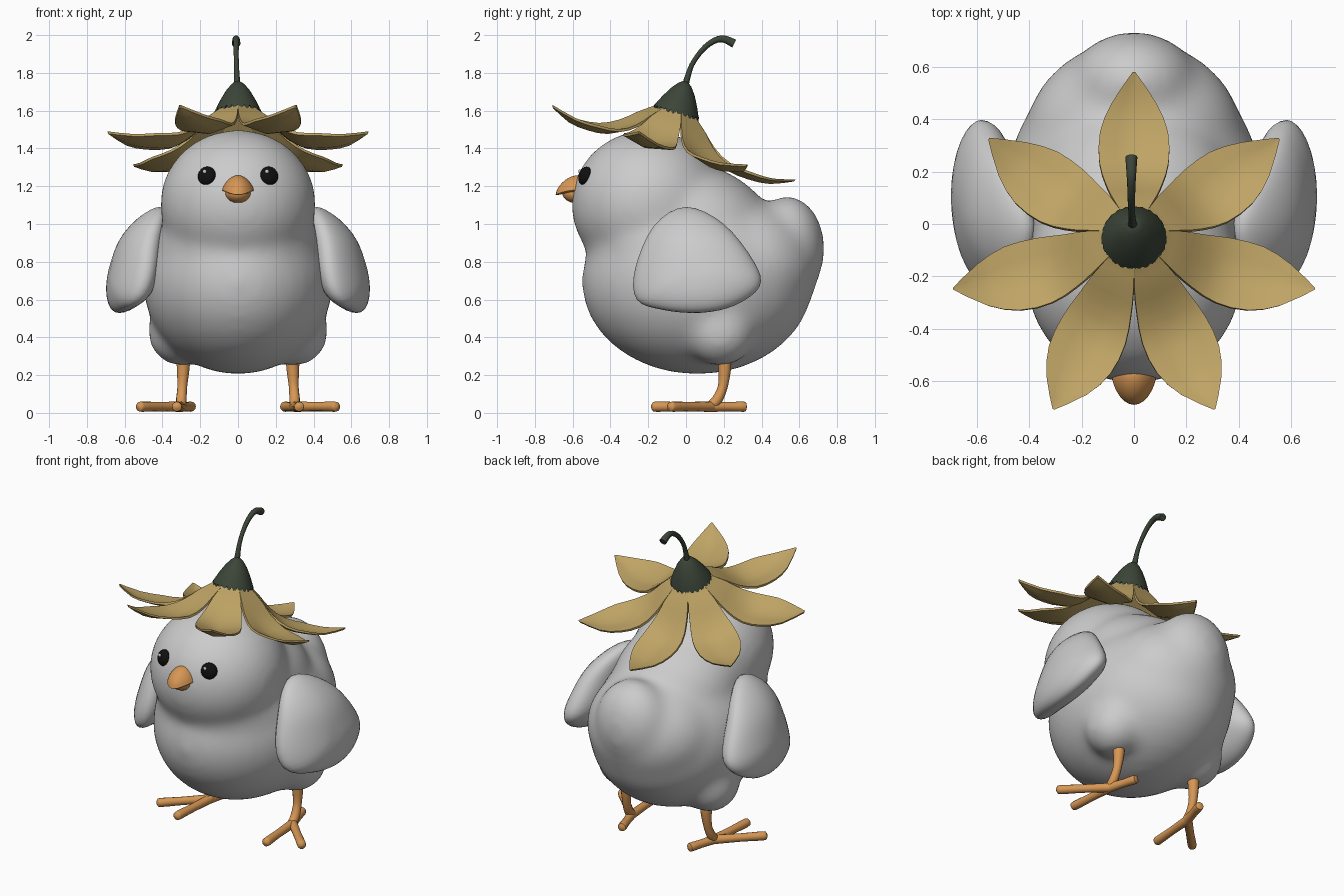
import bpy, bmesh, math
from mathutils import Vector, Matrix

if "Cube" in bpy.data.objects:
    bpy.data.objects.remove(bpy.data.objects["Cube"])


def material(name, rgb):
    m = bpy.data.materials.new(name)
    m.diffuse_color = (*rgb, 1)
    m.use_nodes = True
    m.node_tree.nodes["Principled BSDF"].inputs["Base Color"].default_value = m.diffuse_color
    return m


ORANGE = material("orange", (0.68, 0.31, 0.09))
GOLD = material("petal_gold", (0.52, 0.37, 0.13))
GREEN = material("dark_green", (0.045, 0.06, 0.04))
BLACK = material("eye_black", (0.005, 0.005, 0.005))
WHITE = material("eye_white", (0.8, 0.8, 0.8))


def finish(name, bm, mat=None, angle=50):
    bmesh.ops.recalc_face_normals(bm, faces=bm.faces)
    me = bpy.data.meshes.new(name)
    bm.to_mesh(me)
    bm.free()
    ob = bpy.data.objects.new(name, me)
    bpy.context.collection.objects.link(ob)
    if mat:
        me.materials.append(mat)
    bpy.ops.object.select_all(action='DESELECT')
    ob.select_set(True)
    bpy.context.view_layer.objects.active = ob
    bpy.ops.object.shade_smooth_by_angle(angle=math.radians(angle))
    return ob


def ellipsoid(bm, c, r, rot_x=0, rot_z=0, seg=32):
    m = (Matrix.Translation(c) @ Matrix.Rotation(rot_z, 4, 'Z')
         @ Matrix.Rotation(rot_x, 4, 'X') @ Matrix.Diagonal((*r, 1)))
    return bmesh.ops.create_uvsphere(bm, u_segments=seg, v_segments=seg // 2,
                                     radius=1, matrix=m)['verts']


def loft(bm, rings):
    rows = [[bm.verts.new(p) for p in ring] for ring in rings]
    n = len(rows[0])
    for a, b in zip(rows, rows[1:]):
        for i in range(n):
            bm.faces.new((a[i], a[(i + 1) % n], b[(i + 1) % n], b[i]))
    bm.faces.new(rows[0])
    bm.faces.new(rows[-1])


def spline(pts, steps, closed=False):
    pts = [Vector(p) for p in pts]
    n, out = len(pts), []
    get = (lambda i: pts[i % n]) if closed else (lambda i: pts[max(0, min(n - 1, i))])
    for i in range(n if closed else n - 1):
        a, b, c, d = (get(i + k) for k in (-1, 0, 1, 2))
        for s in range(steps):
            t = s / steps
            out.append(0.5 * (2 * b + (c - a) * t + (2 * a - 5 * b + 4 * c - d) * t * t
                              + (3 * b - a - 3 * c + d) * t ** 3))
    return out if closed else out + [pts[-1]]


def tube(bm, pts, steps=5, sides=12):
    # points are (x, y, z, radius)
    path = spline(pts, steps)
    rings = []
    for i, p in enumerate(path):
        d = (path[min(i + 1, len(path) - 1)] - path[max(i - 1, 0)]).to_3d().normalized()
        u = d.cross(Vector((1, 0.01, 0.02))).normalized()
        v = d.cross(u)
        rings.append([p.to_3d() + p[3] * (math.cos(a) * u + math.sin(a) * v)
                      for a in (2 * math.pi * k / sides for k in range(sides))])
    loft(bm, rings)


# Body, head, tail and thighs fused into one skin
bm = bmesh.new()
ellipsoid(bm, (0, 0.06, 0.695), (0.505, 0.615, 0.492))
ellipsoid(bm, (0, -0.2, 1.105), (0.415, 0.41, 0.395))
ellipsoid(bm, (0, 0.07, 0.98), (0.40, 0.43, 0.33), -0.4)
ellipsoid(bm, (0, -0.08, 0.86), (0.44, 0.45, 0.35))
ellipsoid(bm, (0, 0.32, 0.77), (0.42, 0.385, 0.36))
ellipsoid(bm, (0, 0.53, 0.86), (0.25, 0.205, 0.29), -0.05)
for s in (-1, 1):
    ellipsoid(bm, (s * 0.30, 0.18, 0.43), (0.18, 0.19, 0.185))
body = finish("body", bm)
rm = body.modifiers.new("fuse", 'REMESH')
rm.mode, rm.voxel_size, rm.use_smooth_shade = 'VOXEL', 0.022, True
sm = body.modifiers.new("soften", 'SMOOTH')
sm.factor, sm.iterations = 0.5, 36

# Wings: rounded pads lying against the body
outline = spline([(0, 1.09), (-0.17, 0.99), (-0.27, 0.76), (-0.26, 0.60), (-0.12, 0.545),
                  (0.08, 0.53), (0.26, 0.57), (0.39, 0.67), (0.36, 0.80), (0.2, 1.0)], 4, True)
mid = Vector((0.04, 0.77))


def wing_x(y, z):
    return (0.57 - 0.25 * (z - 0.75) - 1.4 * max(0, z - 0.87) ** 2 + 0.12 * y
            - (0.6 if y < 0 else 0.3) * y * y)


for s, side in ((-1, "left"), (1, "right")):
    bm = bmesh.new()
    rings = []
    for k in range(1, 20):
        t = math.pi * k / 20
        off = math.cos(t) * (0.11 if k < 10 else 0.15)
        ring = []
        for p in outline:
            q = mid + (p - mid) * math.sin(t)
            ring.append((s * (wing_x(q.x, q.y) + off), q.x, q.y))
        rings.append(ring)
    loft(bm, rings)
    finish(side + "_wing", bm, angle=80)

    # Legs with two front toes and one back toe
    bm = bmesh.new()
    tube(bm, [(s * 0.29, 0.20, 0.30, 0.036), (s * 0.29, 0.205, 0.24, 0.034),
              (s * 0.295, 0.195, 0.14, 0.026), (s * 0.30, 0.165, 0.07, 0.028),
              (s * 0.30, 0.13, 0.035, 0.027)])
    for x, y in ((0.325, -0.185), (0.53, -0.09), (0.245, 0.32)):
        a, b = Vector((s * 0.30, 0.14, 0.033)), Vector((s * x, y, 0.033))
        tube(bm, [(*a, 0.028), (*a.lerp(b, 0.5), 0.025), (*a.lerp(b, 0.92), 0.027),
                  (*a.lerp(b, 0.98), 0.018), (*b, 0.005)], 3)
    finish(side + "_leg", bm, ORANGE)

    # Eyes with a small highlight
    bm = bmesh.new()
    ellipsoid(bm, (s * 0.165, -0.535, 1.255), (0.05, 0.03, 0.05), -0.3, s * 0.4, 24)
    finish(side + "_eye", bm, BLACK, 80)
    bm = bmesh.new()
    ellipsoid(bm, (s * 0.165 - 0.012, -0.562, 1.278), (0.011, 0.008, 0.011), 0, 0, 12)
    finish(side + "_eye_highlight", bm, WHITE, 80)

# Beak: hooked upper half over a smaller lower half
bm = bmesh.new()
for v in ellipsoid(bm, (0, -0.58, 1.18), (0.085, 0.11, 0.078), 0, 0, 24):
    f = max(0, (-0.58 - v.co.y) / 0.11)
    up = (v.co.z - 1.18) / 0.078
    v.co.x *= (1 - 0.15 * f) * (1 - 0.25 * max(0, up))
    v.co.z = 1.18 + 0.078 * up * (1 - 0.15 * f) * (1 if up > 0 else 0.2) - 0.025 * f * f
finish("upper_beak", bm, ORANGE)
bm = bmesh.new()
ellipsoid(bm, (0, -0.57, 1.163), (0.07, 0.085, 0.055), 0, 0, 24)
finish("lower_beak", bm, ORANGE)

# Flower hat, tilted forward on the head
HAT = Matrix.Translation((0, -0.05, 1.595)) @ Matrix.Rotation(math.radians(-17), 4, 'X')
profile = spline([(0.07, 0.03, 0.036), (0.11, -0.012, 0.054), (0.18, -0.07, 0.085),
                  (0.25, -0.137, 0.108), (0.35, -0.198, 0.132), (0.475, -0.211, 0.130),
                  (0.59, -0.205, 0.085), (0.705, -0.165, 0.004)], 2)
for i in range(7):
    bm = bmesh.new()
    turn = HAT @ Matrix.Rotation(math.pi / 2 + 2 * math.pi * i / 7, 4, 'Z')
    layers = []
    for dz in (0.006, -0.007):
        rows = []
        for r, h, w in profile:
            cup = 0.03 * max(0, min(1, (r - 0.2) / 0.15)) * w / 0.135
            rows.append([turn @ Vector((r + dz * 0.5, w * u, h + dz + cup * (abs(u) - 0.5)))
                         for u in (-1, -0.5, 0, 0.5, 1)])
        layers.append(rows)
    loft(bm, [a + b[::-1] for a, b in zip(*layers)])
    finish("petal_%d" % (i + 1), bm, GOLD, 35)

# Calyx with a zigzag hem
bm = bmesh.new()
rings = []
for r, h in ((0.012, 0.166), (0.035, 0.15), (0.065, 0.112), (0.096, 0.057), (0.118, 0.01),
             (0.127, -0.01), (0.105, 0.004)):
    rings.append([])
    for k in range(48):
        a, hem = 2 * math.pi * k / 48, h == -0.01
        z = h + (0.014 * (-1) ** k if hem else 0)
        q = r - (0.004 if hem and k % 2 == 0 else 0)
        rings[-1].append(HAT @ Vector((q * math.cos(a), q * math.sin(a), z)))
loft(bm, rings)
finish("calyx", bm, GREEN, 40)

# Curled stem
bm = bmesh.new()
tube(bm, [(-0.005, -0.005, 1.73, 0.018), (-0.008, 0.03, 1.84, 0.013), (-0.01, 0.09, 1.925, 0.014),
          (-0.01, 0.15, 1.97, 0.016), (-0.01, 0.20, 1.979, 0.019), (-0.01, 0.255, 1.955, 0.023)])
finish("stem", bm, GREEN)
